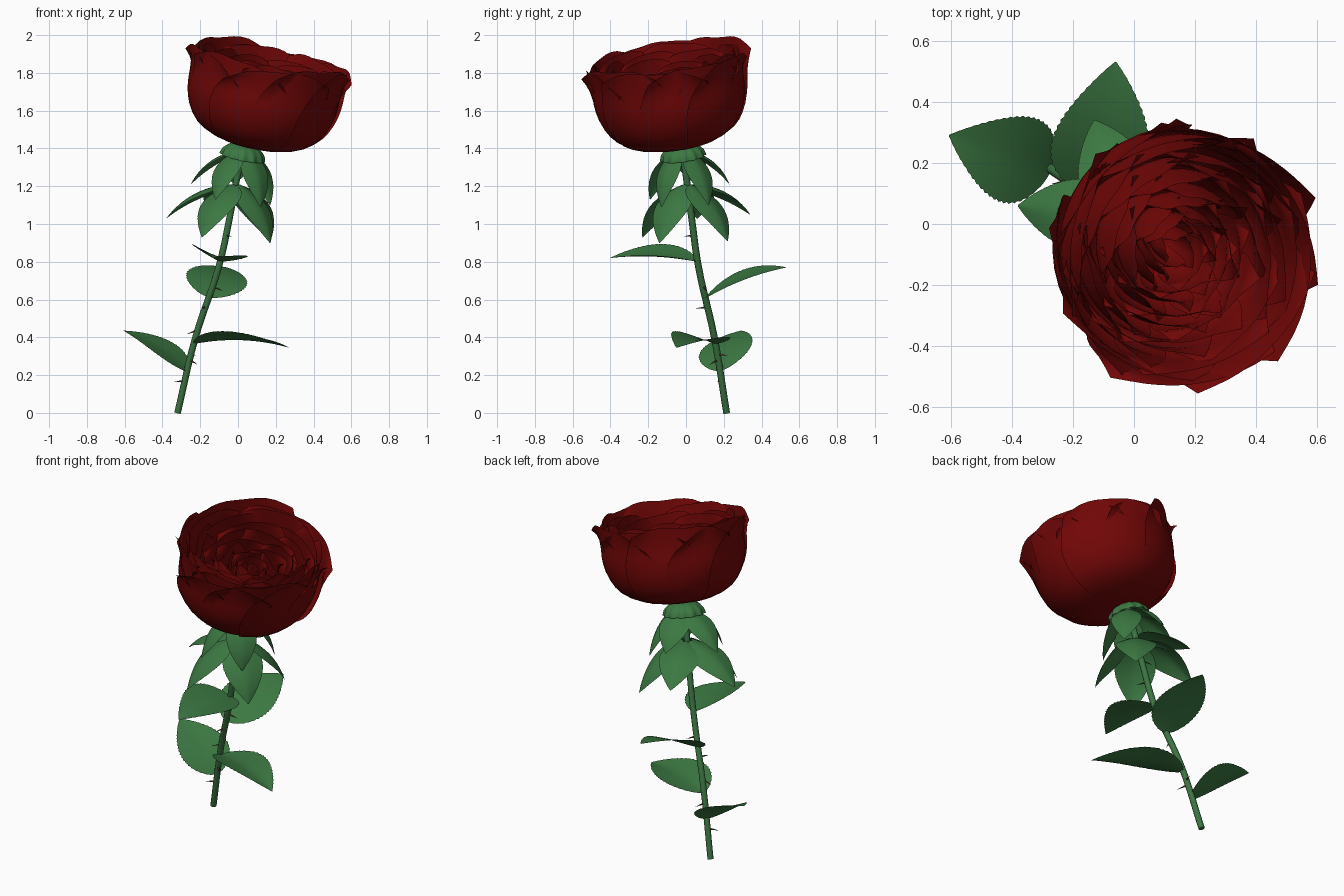
import bpy, bmesh, math, random
from mathutils import Vector, Matrix

random.seed(4)
cube = bpy.data.objects.get("Cube")
if cube:
    bpy.data.objects.remove(cube, do_unlink=True)


def material(name, rgb):
    m = bpy.data.materials.new(name)
    m.use_nodes = True
    m.diffuse_color = (*rgb, 1)
    m.node_tree.nodes["Principled BSDF"].inputs["Base Color"].default_value = (*rgb, 1)
    return m


RED = material("deep red", (0.17, 0.002, 0.002))
GREEN = material("leaf green", (0.045, 0.19, 0.055))
STEM = material("stem green", (0.045, 0.175, 0.055))
BROWN = material("thorn brown", (0.12, 0.065, 0.035))


def finish(name, bm, mat):
    me = bpy.data.meshes.new(name)
    bm.to_mesh(me)
    bm.free()
    me.materials.append(mat)
    me.shade_smooth()
    ob = bpy.data.objects.new(name, me)
    bpy.context.collection.objects.link(ob)
    return ob


def add_grid(bm, point, nu, nv):
    """Surface from point(u, t), u in -1..1 and t in 0..1."""
    rows = [[bm.verts.new(point(2 * i / nu - 1, j / nv)) for i in range(nu + 1)]
            for j in range(nv + 1)]
    for a, b in zip(rows, rows[1:]):
        for i in range(nu):
            bm.faces.new((a[i], a[i + 1], b[i + 1], b[i]))


def interpolate(points, t):
    """Catmull-Rom through evenly spaced 2D points."""
    x = t * (len(points) - 1)
    i = min(int(x), len(points) - 2)
    f = x - i
    p = [Vector(points[max(0, min(len(points) - 1, i + k))]) for k in (-1, 0, 1, 2)]
    return 0.5 * (2 * p[1] + (p[2] - p[0]) * f
                  + (2 * p[0] - 5 * p[1] + 4 * p[2] - p[3]) * f * f
                  + (3 * p[1] - p[0] - 3 * p[2] + p[3]) * f ** 3)


# Flower frame, leaning forward and to the left
AXIS = Vector((0.21, -0.15, 1)).normalized()
TILT = Vector((0, 0, 1)).rotation_difference(AXIS).to_matrix().to_4x4()
FLOWER = Matrix.Translation((0.083, -0.045, 1.412)) @ TILT

# Petal section: radius, height
CUP = [(0.02, 0), (0.18, 0.012), (0.305, 0.07), (0.372, 0.16),
       (0.402, 0.27), (0.403, 0.38), (0.415, 0.5)]


def add_petal(bm, angle, half, scale, height, lift, close, flare):
    point_size = random.uniform(0.015, 0.04)
    lean = random.uniform(-0.03, 0.03)

    def point(u, t):
        # Rounded shoulders, a pointed middle and curled corners
        v = t * (1 - 0.05 * abs(u) ** 3 - 0.02 * math.cos(2 * math.pi * u) * t ** 6)
        r, h = interpolate(CUP, v)
        width = 1 - 0.26 * max(0, (t - 0.55) / 0.45) ** 2
        a = angle + half * width * u
        r = r * scale * (1 - close * v ** 4) - 0.012 * u * min(1, 3 * t)
        r += flare * abs(u) ** 3 * t ** 6
        h = lift + h * (height - lift) / 0.5 - point_size * t ** 8 * abs(u)
        h += lean * u * t ** 4
        return FLOWER @ Vector((r * math.cos(a), r * math.sin(a), h))
    add_grid(bm, point, 12, 14)


# Petal rings: name, count, half angle, scale, height, inward closing, corner flare
RINGS = [("outer", 5, 52, 1.0, 0.505, 0.0, 0.045),
         ("second", 5, 52, 0.96, 0.51, 0.0, 0.045),
         ("third", 6, 46, 0.90, 0.495, 0.03, 0.04),
         ("fourth", 6, 46, 0.83, 0.475, 0.07, 0.04),
         ("fifth", 5, 50, 0.75, 0.45, 0.1, 0.05),
         ("sixth", 5, 50, 0.66, 0.43, 0.14, 0.05),
         ("seventh", 5, 50, 0.57, 0.41, 0.17, 0.05),
         ("eighth", 5, 52, 0.47, 0.39, 0.2, 0.05),
         ("ninth", 5, 52, 0.37, 0.375, 0.22, 0.04),
         ("tenth", 4, 60, 0.27, 0.365, 0.25, 0.03),
         ("heart", 4, 60, 0.16, 0.355, 0.3, 0.02)]
for k, (name, n, half, scale, height, close, flare) in enumerate(RINGS):
    bm = bmesh.new()
    jitter = 0 if k < 2 else 0.2
    for i in range(n):
        angle = math.radians(-10) + math.tau * (i + 0.5 * k) / n
        angle += random.uniform(-jitter, jitter)
        add_petal(bm, angle, math.radians(half), scale * random.uniform(0.985, 1.01),
                  height - random.uniform(0, 0.03), 0.004 * k, close, flare)
    finish(name + "_petals", bm, RED)

# Stem
STEM_PATH = [(-0.32, 0.215, 0), (-0.225, 0.15, 0.4), (-0.1, 0.065, 0.78),
             (-0.045, 0.03, 1.03), (-0.01, 0.005, 1.22), (0.03, -0.02, 1.41)]
curve = bpy.data.curves.new("stem", "CURVE")
curve.dimensions = "3D"
curve.bevel_depth = 0.018
curve.bevel_resolution = 3
curve.use_fill_caps = True
curve.resolution_u = 6
spline = curve.splines.new("BEZIER")
spline.bezier_points.add(len(STEM_PATH) - 1)
for bp, co in zip(spline.bezier_points, STEM_PATH):
    bp.co = co
    bp.handle_left_type = bp.handle_right_type = "AUTO"
curve.materials.append(STEM)
stem = bpy.data.objects.new("stem", curve)
bpy.context.collection.objects.link(stem)
bpy.ops.object.select_all(action="DESELECT")
stem.select_set(True)
bpy.context.view_layer.objects.active = stem
bpy.ops.object.convert(target="MESH")


def stem_at(z):
    for a, b in zip(STEM_PATH, STEM_PATH[1:]):
        if a[2] <= z <= b[2]:
            return Vector(a).lerp(Vector(b), (z - a[2]) / (b[2] - a[2]))


# Calyx: a scalloped dome below the petals
CUP_BASE = Matrix.Translation((0.03, -0.02, 1.385)) @ TILT
CALYX = [(0.005, 0.04), (0.05, 0.037), (0.085, 0.022), (0.11, -0.005), (0.118, -0.035)]
bm = bmesh.new()


def calyx_point(u, t):
    r, h = interpolate(CALYX, t)
    r *= 1 + 0.05 * t * math.cos(12 * math.pi * u)
    a = math.pi * u
    return CUP_BASE @ Vector((r * math.cos(a), r * math.sin(a), h))


add_grid(bm, calyx_point, 72, 8)
bmesh.ops.remove_doubles(bm, verts=bm.verts, dist=0.0001)
bmesh.ops.recalc_face_normals(bm, faces=bm.faces)
finish("calyx", bm, GREEN)


def leaf(name, base, tip, half, arch, fold, roll=0.0, teeth=0.04):
    base, tip = Vector(base), Vector(tip)
    along = (tip - base).normalized()
    side = along.cross(Vector((0, 0, 1))).normalized()
    side = Matrix.Rotation(math.radians(roll), 3, along) @ side
    normal = side.cross(along)
    steps = 40

    def point(u, t):
        w = half * math.sin(math.pi * t ** 0.72) ** 0.85 if 0 < t < 1 else 0.003
        if abs(u) == 1 and round(t * steps) % 2:
            w *= 1 - teeth
        lift = arch * 4 * t * (1 - t) + fold * w * abs(u) ** 1.3
        return base.lerp(tip, t) + side * w * u + normal * lift
    bm = bmesh.new()
    add_grid(bm, point, 8, steps)
    return finish(name, bm, GREEN)


# Four broad leaves along the stem
leaf("low_right_leaf", stem_at(0.22), (-0.605, 0.29, 0.435), 0.152, 0.03, 0.08, -9)
leaf("low_left_leaf", stem_at(0.365), (0.27, -0.05, 0.345), 0.148, 0.03, 0.22, -6)
leaf("back_leaf", stem_at(0.61), (-0.06, 0.53, 0.77), 0.165, 0.035, 0.05, 14)
leaf("front_leaf", stem_at(0.80), (-0.13, -0.4, 0.82), 0.154, 0.02, 0.24, -12)

# Two drooping whorls under the flower
LOWER = [(-0.38, 0.06, 1.03), (-0.13, 0.34, 1.05), (0.17, 0.22, 0.91),
         (0.17, -0.14, 0.90), (-0.19, -0.23, 0.93)]
UPPER = [(-0.25, 0.05, 1.21), (-0.02, 0.23, 1.21), (0.17, 0.12, 1.10),
         (0.12, -0.13, 1.09), (-0.12, -0.19, 1.13)]
for name, tips, z, spread, half, arch in (("bract", LOWER, 1.21, 0.025, 0.118, 0.045),
                                          ("sepal", UPPER, 1.385, 0.045, 0.088, 0.035)):
    for i, tip in enumerate(tips):
        centre = stem_at(z)
        out = Vector(tip) - centre
        out.z = 0
        leaf(f"{name}_{i + 1}", centre + out.normalized() * spread, tip,
             half, arch, -0.25, 0, 0.02)

# Thorns: height and direction around the stem
for i, (z, deg) in enumerate([(0.17, 200), (0.28, -50), (0.31, 70), (0.44, 190),
                              (0.56, 250), (0.67, 20), (0.94, -60), (1.08, 150)]):
    a = math.radians(deg)
    out = Vector((math.cos(a), math.sin(a), -0.4 if i % 2 else -0.1)).normalized()
    bm = bmesh.new()
    bmesh.ops.create_cone(bm, cap_ends=True, segments=8, radius1=0.006, radius2=0, depth=0.055)
    turn = Vector((0, 0, 1)).rotation_difference(out).to_matrix().to_4x4()
    bm.transform(Matrix.Translation(stem_at(z) + out * 0.04) @ turn)
    finish(f"thorn_{i + 1}", bm, BROWN)
